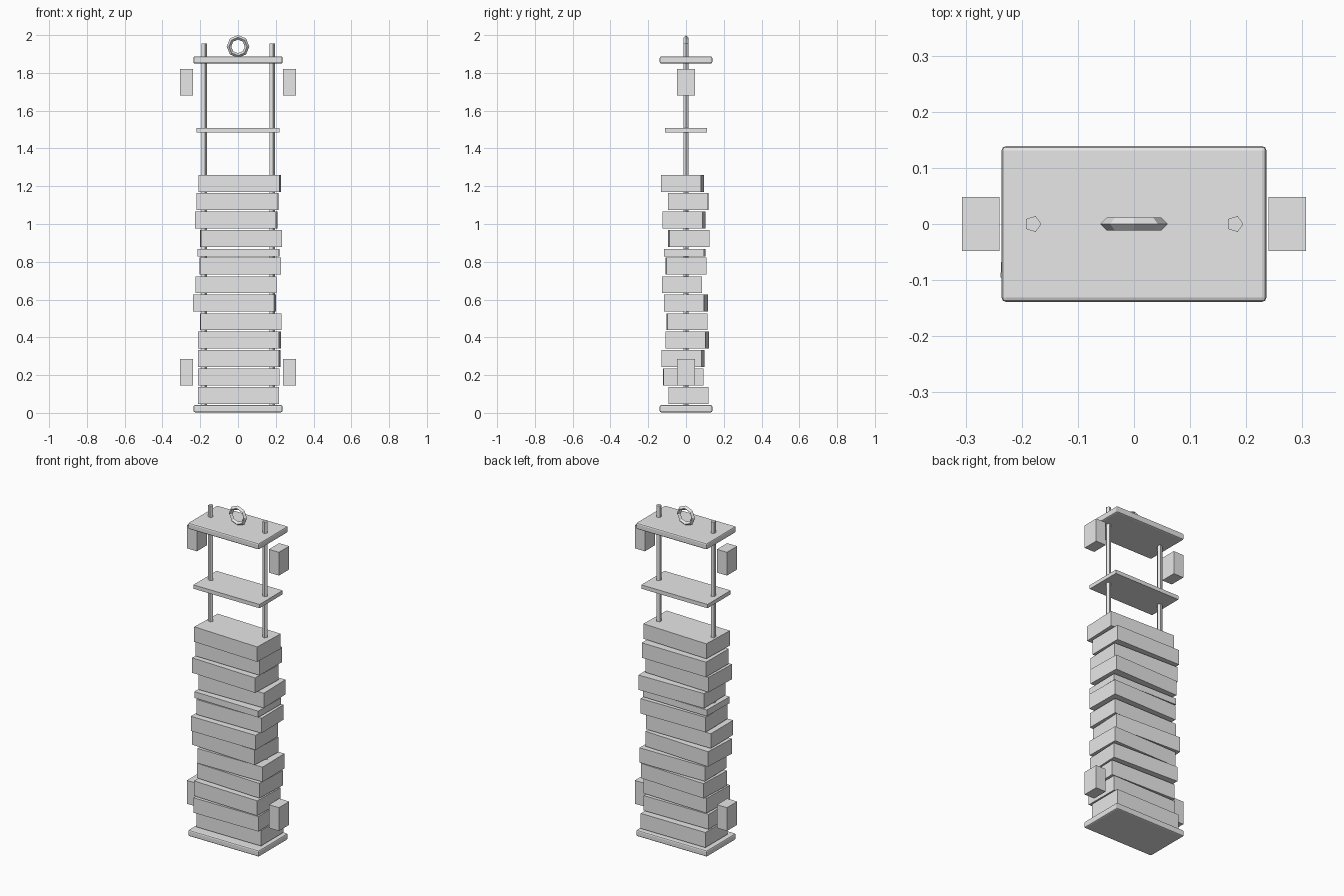
import bpy
import math

if "Cube" in bpy.data.objects:
    bpy.data.objects.remove(bpy.data.objects["Cube"])

grey = bpy.data.materials.new("light_grey")
grey.diffuse_color = (0.8, 0.8, 0.8, 1)
grey.use_nodes = True
grey.node_tree.nodes["Principled BSDF"].inputs["Base Color"].default_value = grey.diffuse_color


def finish(name):
    ob = bpy.context.object
    ob.name = name
    ob.data.materials.append(grey)
    return ob


def box(name, x, y, z0, z1, sx, sy, turn=0, bevel=0):
    bpy.ops.mesh.primitive_cube_add(size=1, location=(x, y, (z0 + z1) / 2))
    ob = bpy.context.object
    ob.scale = (sx, sy, z1 - z0)
    bpy.ops.object.transform_apply(location=False, rotation=False, scale=True)
    ob.rotation_euler.z = math.radians(turn)
    if bevel:
        m = ob.modifiers.new("bevel", 'BEVEL')
        m.width, m.segments = bevel, 2
    return finish(name)


# end plates with softened edges, and the thin carriage plate
box("base_plate", 0, 0, 0.003, 0.041, 0.472, 0.278, bevel=0.008)
box("top_plate", 0, 0, 1.849, 1.887, 0.472, 0.278, bevel=0.008)
box("carriage_plate", 0, 0, 1.484, 1.507, 0.44, 0.22)

# loosely stacked weights, top to bottom: x, y, bottom, top, turn in degrees
weights = [
    (0.009, -0.018, 1.170, 1.260, -2.1),
    (-0.003, 0.012, 1.073, 1.163, -0.6),
    (-0.010, -0.011, 0.976, 1.066, -2.1),
    (0.016, 0.014, 0.879, 0.968, 1.2),
    (0.003, -0.007, 0.829, 0.867, -1.0),
    (0.012, 0.001, 0.732, 0.822, 0.7),
    (-0.010, -0.020, 0.634, 0.722, 0.0),
    (-0.018, 0.000, 0.536, 0.626, -2.8),
    (0.015, 0.006, 0.438, 0.527, 0.7),
    (0.008, 0.007, 0.341, 0.430, -2.6),
    (0.006, -0.016, 0.243, 0.333, -1.8),
    (0.003, -0.015, 0.145, 0.235, 0.5),
    (0.002, 0.014, 0.047, 0.138, 0.0),
]
for i, (x, y, z0, z1, turn) in enumerate(weights):
    box(f"weight_{i + 1}", x, y, z0, z1, 0.43, 0.212, turn)

# five-sided rods and the four guide shoes
for side in (-1, 1):
    bpy.ops.mesh.primitive_cylinder_add(vertices=5, radius=0.015, depth=1.935,
                                        location=(side * 0.18, 0, 0.9875),
                                        rotation=(0, 0, -math.pi / 2))
    finish("rod")
    for z in (0.145, 1.68):
        box("guide_shoe", side * 0.273, 0, z, z + 0.14, 0.067, 0.097)

# lifting eye
bpy.ops.mesh.primitive_torus_add(major_segments=8, minor_segments=4,
                                 major_radius=0.048, minor_radius=0.012,
                                 location=(0, 0, 1.94),
                                 rotation=(math.pi / 2, 0, 0))
finish("lifting_eye")
